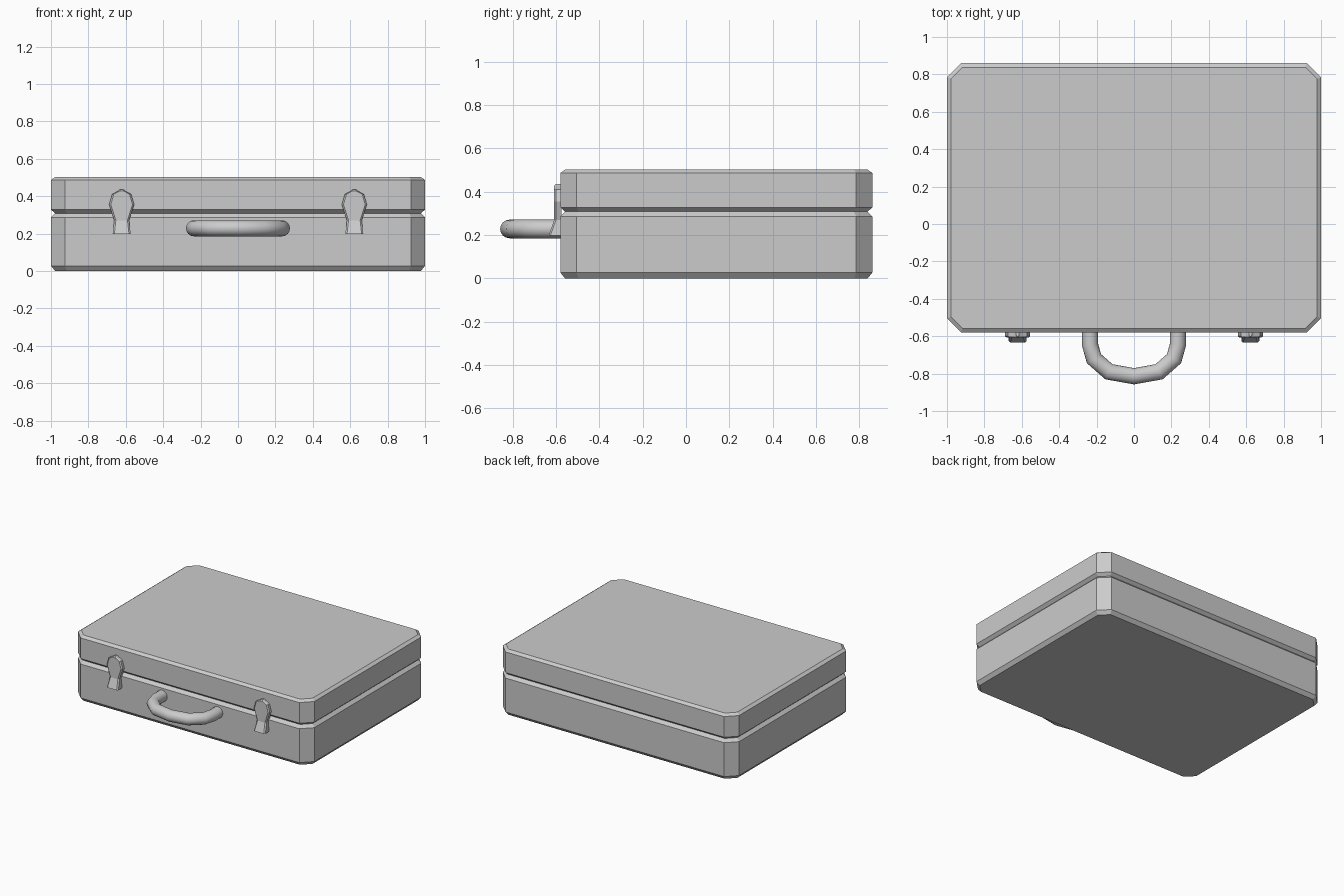
import bpy, bmesh, math
from mathutils import Vector

if "Cube" in bpy.data.objects:
    bpy.data.objects.remove(bpy.data.objects["Cube"])


def loft(name, rings, smooth=False):
    """Skin a list of equal-length rings and cap both ends."""
    bm = bmesh.new()
    vr = [[bm.verts.new(p) for p in ring] for ring in rings]
    n = len(vr[0])
    for a, b in zip(vr, vr[1:]):
        for i in range(n):
            j = (i + 1) % n
            bm.faces.new((a[i], a[j], b[j], b[i]))
    bm.faces.new(vr[0][::-1])
    bm.faces.new(vr[-1])
    bmesh.ops.recalc_face_normals(bm, faces=bm.faces)
    me = bpy.data.meshes.new(name)
    bm.to_mesh(me)
    bm.free()
    ob = bpy.data.objects.new(name, me)
    bpy.context.collection.objects.link(ob)
    if smooth:
        bpy.ops.object.select_all(action='DESELECT')
        ob.select_set(True)
        bpy.context.view_layer.objects.active = ob
        bpy.ops.object.shade_smooth_by_angle(angle=math.radians(50))
    return ob


def case_ring(inset, z):
    """Rectangle with cut corners, shrunk evenly by inset."""
    hx, hy, cy = 1 - inset, 0.72 - inset, 0.14
    c = 0.075 - inset * (2 - math.sqrt(2))
    return [(x, cy + y, z) for x, y in (
        (hx, c - hy), (hx, hy - c), (hx - c, hy), (c - hx, hy),
        (-hx, hy - c), (-hx, c - hy), (c - hx, -hy), (hx - c, -hy))]


# Case halves, meeting in a V groove
loft("lower_shell", [case_ring(*p) for p in
     ((0.022, 0), (0, 0.027), (0, 0.286), (0.022, 0.308))])
loft("upper_lid", [case_ring(*p) for p in
     ((0.022, 0.308), (0, 0.328), (0, 0.486), (0.022, 0.502))])


# Latches: keyhole-shaped plates with a kicked-out lower tab
def latch_ring(cx, z, w, front):
    b = min(0.009, w * 0.5)
    return [(cx + x, y, z) for x, y in (
        (-w, -0.575), (-w, front + 0.008), (b - w, front),
        (w - b, front), (w, front + 0.008), (w, -0.575))]


LATCH = ((0.197, 0.048, -0.634), (0.270, 0.040, -0.608), (0.355, 0.067, -0.608),
         (0.410, 0.051, -0.608), (0.427, 0.020, -0.608), (0.436, 0.008, -0.601))
for side, cx in (("left", -0.622), ("right", 0.622)):
    loft("latch_" + side, [latch_ring(cx, *lv) for lv in LATCH])

# Handle: round tube swept along a bowed path with mitred joints
half = [(-0.235, -0.56), (-0.235, -0.645), (-0.214, -0.72), (-0.134, -0.79)]
path = [Vector(p) for p in half + [(0, -0.814)] + [(-x, y) for x, y in half[::-1]]]
R, SIDES, Z = 0.043, 16, 0.228
rings = []
for i, p in enumerate(path):
    d0 = (p - path[i - 1]).normalized() if i else (path[1] - p).normalized()
    d1 = (path[i + 1] - p).normalized() if i < len(path) - 1 else d0
    t = (d0 + d1).normalized()
    side = Vector((-t.y, t.x)) / t.dot(d0)
    rings.append([(p.x + side.x * R * math.cos(a), p.y + side.y * R * math.cos(a),
                   Z + R * math.sin(a))
                  for a in (2 * math.pi * k / SIDES for k in range(SIDES))])
loft("handle", rings, smooth=True)
